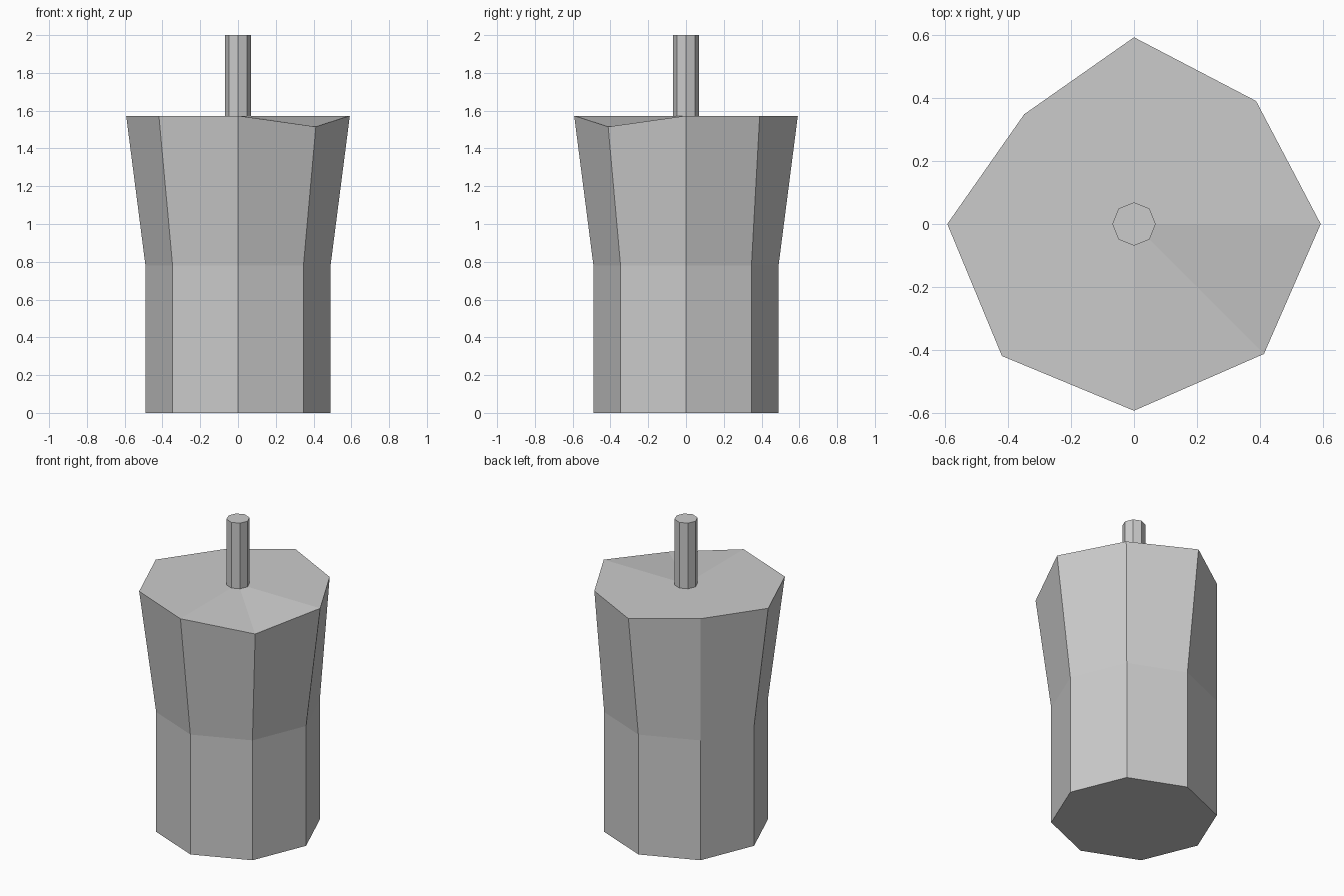
import bpy, bmesh
from math import cos, sin, pi

if "Cube" in bpy.data.objects:
    bpy.data.objects.remove(bpy.data.objects["Cube"])

SIDES = 8


def ring(bm, radius, z):
    return [bm.verts.new((radius * cos(2 * pi * i / SIDES),
                          radius * sin(2 * pi * i / SIDES), z))
            for i in range(SIDES)]


def bridge(bm, low, high):
    for i in range(SIDES):
        j = (i + 1) % SIDES
        bm.faces.new((low[i], low[j], high[j], high[i]))


def finish(bm, name):
    bmesh.ops.recalc_face_normals(bm, faces=bm.faces[:])
    mesh = bpy.data.meshes.new(name)
    bm.to_mesh(mesh)
    bm.free()
    obj = bpy.data.objects.new(name, mesh)
    bpy.context.collection.objects.link(obj)
    return obj


# Body: straight lower half, flared upper half with an uneven rim
bm = bmesh.new()
base = ring(bm, 0.49, 0)
waist = ring(bm, 0.49, 0.78)
rim = ring(bm, 0.592, 1.573)
rim[1].co = (0.387, 0.39, 1.573)     # back right corner, slightly pulled in
rim[3].co = (-0.348, 0.348, 1.573)   # back left corner, not flared
rim[7].co = (0.412, -0.412, 1.515)   # front right corner, chipped down
bridge(bm, base, waist)
bridge(bm, waist, rim)
bm.faces.new(base[::-1])
# Top surface runs from the rim in to the foot of the stem
foot = ring(bm, 0.069, 1.573)
bridge(bm, rim, foot)
bm.faces.new(foot)
finish(bm, "body")

# Stem: thin octagonal post standing on the top
bm = bmesh.new()
low, high = ring(bm, 0.069, 1.573), ring(bm, 0.069, 2.0)
bridge(bm, low, high)
bm.faces.new(low[::-1])
bm.faces.new(high)
finish(bm, "stem")
